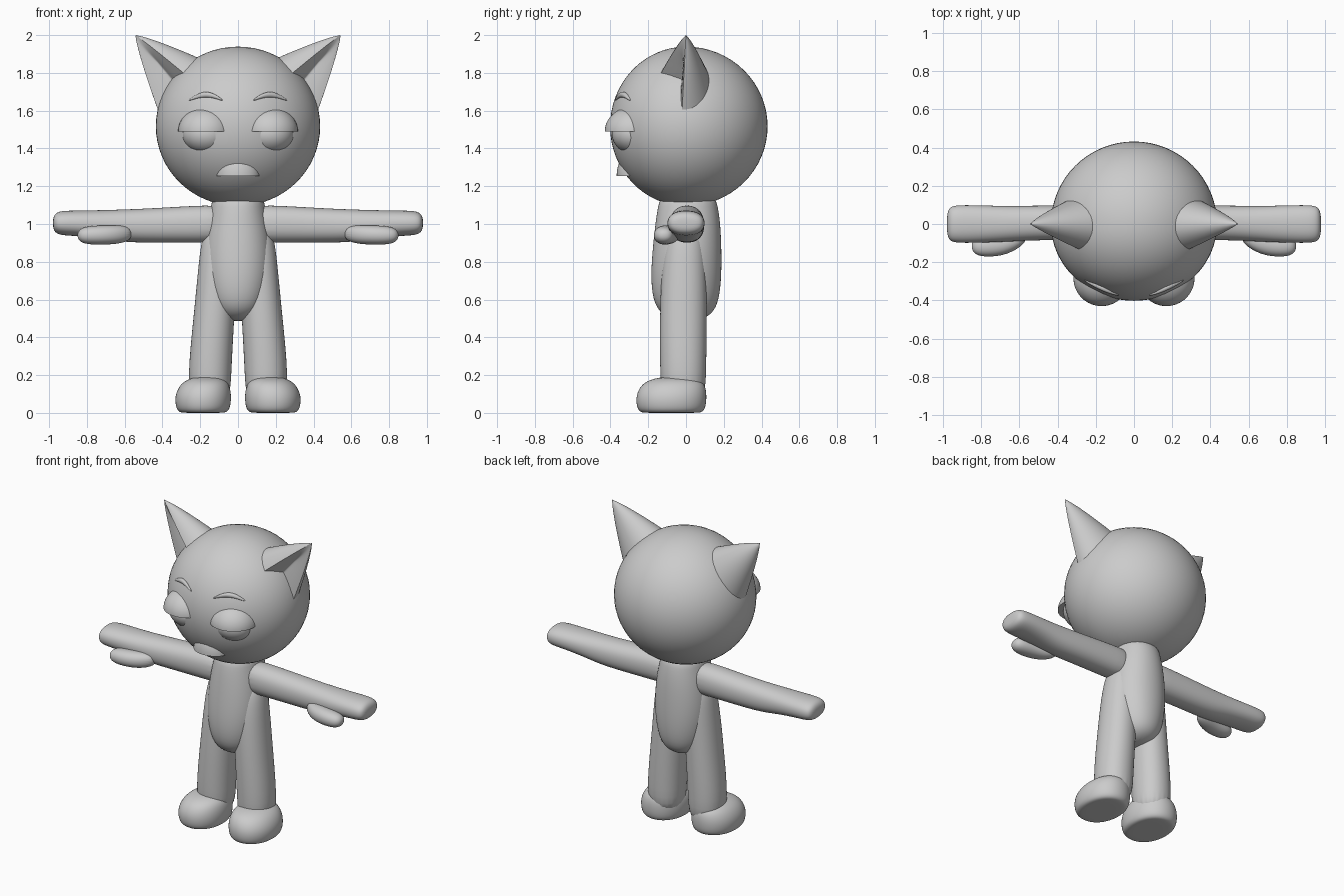
import bpy, bmesh, math
from mathutils import Vector

if "Cube" in bpy.data.objects:
    bpy.data.objects.remove(bpy.data.objects["Cube"], do_unlink=True)

grey = bpy.data.materials.new("plain grey")
grey.use_nodes = True
grey.diffuse_color = (0.6, 0.6, 0.6, 1)
grey.node_tree.nodes["Principled BSDF"].inputs["Base Color"].default_value = (0.6, 0.6, 0.6, 1)


def finish(name, bm, subdivide=0, sharp=180):
    bmesh.ops.recalc_face_normals(bm, faces=bm.faces)
    mesh = bpy.data.meshes.new(name)
    bm.to_mesh(mesh)
    bm.free()
    mesh.materials.append(grey)
    obj = bpy.data.objects.new(name, mesh)
    bpy.context.collection.objects.link(obj)
    if subdivide:
        mod = obj.modifiers.new("Subdivision", 'SUBSURF')
        mod.levels = mod.render_levels = subdivide
    bpy.ops.object.select_all(action='DESELECT')
    obj.select_set(True)
    bpy.context.view_layer.objects.active = obj
    bpy.ops.object.shade_smooth_by_angle(angle=math.radians(sharp))
    return obj


def skin(bm, rings):
    """Bridge a list of point rings and cap both ends."""
    loops = [[bm.verts.new(p) for p in ring] for ring in rings]
    n = len(loops[0])
    for lo, hi in zip(loops, loops[1:]):
        for i in range(n):
            j = (i + 1) % n
            bm.faces.new((lo[i], lo[j], hi[j], hi[i]))
    bm.faces.new(loops[0])
    bm.faces.new(loops[-1])


def loft(name, axis, stations, side=1, n=20, power=0.94):
    """Stations are (position, centre a, centre b, radius a, radius b) along x or z."""
    rings = []
    for t, ca, cb, ra, rb in stations:
        ring = []
        for i in range(n):
            ang = math.tau * i / n
            c, s = math.cos(ang), math.sin(ang)
            a = ca + ra * math.copysign(abs(c) ** power, c)
            b = cb + rb * math.copysign(abs(s) ** power, s)
            x, y, z = (a, b, t) if axis == 'z' else (t, a, b)
            ring.append((x * side, y, z))
        rings.append(ring)
    bm = bmesh.new()
    skin(bm, rings)
    return finish(name, bm, subdivide=2)


def ellipsoid(name, centre, radii, front=None, cut=None):
    """Ellipsoid with an optional flatter front and an optional flat underside."""
    bm = bmesh.new()
    bmesh.ops.create_uvsphere(bm, u_segments=64, v_segments=32, radius=1)
    for v in bm.verts:
        ry = front if front and v.co.y < 0 else radii[1]
        v.co = Vector(centre) + Vector((v.co.x * radii[0], v.co.y * ry, v.co.z * radii[2]))
    if cut is not None:
        geom = bm.verts[:] + bm.edges[:] + bm.faces[:]
        bmesh.ops.bisect_plane(bm, geom=geom, plane_co=(0, 0, cut),
                               plane_no=(0, 0, 1), clear_inner=True)
        bmesh.ops.holes_fill(bm, edges=[e for e in bm.edges if e.is_boundary])
    return finish(name, bm, sharp=45)


def ear(name, side):
    """Cone with a hollow scooped into its front outer face."""
    base, tip = Vector((0.32, -0.008, 1.75)), Vector((0.542, 0, 1.998))
    up, fwd = Vector((-0.647, 0, 0.763)), Vector((0, -1, 0))
    start, end, n = math.radians(70), math.radians(172), 48
    rings = []
    for t in (-0.4, -0.2, 0, 0.15, 0.3, 0.45, 0.6, 0.72, 0.83, 0.91, 0.96, 0.99, 1):
        size = max(1 - t, 0.012) ** 0.85
        hollow = 0.75 * min(1, (1 - t) * 2)
        ring = []
        for i in range(n):
            ang = start + math.tau * i / n
            c, s = math.cos(ang), math.sin(ang)
            if ang < end:
                k = (ang - start) / (end - start)
                push = 1 - hollow * math.sin(math.pi * k) ** 0.7
                c = (math.cos(start) * (1 - k) + math.cos(end) * k) * push
                s = (math.sin(start) * (1 - k) + math.sin(end) * k) * push
            p = base.lerp(tip, t) + up * (0.17 * c * size) + fwd * (0.135 * s * size)
            ring.append((p.x * side, p.y, p.z))
        rings.append(ring)
    bm = bmesh.new()
    skin(bm, rings)
    return finish(name, bm, sharp=50)


# Head, muzzle and torso
HEAD, HEAD_R, FACE = (0, 0, 1.517), (0.435, 0.432, 0.422), 0.402
ellipsoid("head", HEAD, HEAD_R, front=FACE)
ellipsoid("muzzle", (0, -0.28, 1.255), (0.115, 0.087, 0.13), cut=1.255)
loft("torso", 'z', [
    (0.485, 0, 0.0, 0.04, 0.05), (0.51, 0, 0.005, 0.10, 0.12),
    (0.57, 0, 0, 0.15, 0.172), (0.70, 0, 0, 0.18, 0.19),
    (0.85, 0, 0.005, 0.185, 0.186), (1.0, 0, 0.01, 0.165, 0.175),
    (1.1, 0, 0.01, 0.142, 0.16), (1.16, 0, 0.01, 0.135, 0.14)])

for label, side in (("left", 1), ("right", -1)):
    ear(label + "_ear", side)

    # Drooping eyelid over a shallow eye, with a faint brow above
    ellipsoid(label + "_eyelid", (0.17 * side, -0.283, 1.49), (0.147, 0.147, 0.13), cut=1.49)
    ellipsoid(label + "_eye", (0.165 * side, -0.27, 1.475), (0.13, 0.122, 0.105))
    brow = []
    for i in range(9):
        k = i / 8
        x, z = 0.08 + 0.18 * k, 1.655 + 0.03 * math.sin(math.pi * k)
        depth = 1 - (x / HEAD_R[0]) ** 2 - ((z - HEAD[2]) / HEAD_R[2]) ** 2
        r = 0.004 + 0.012 * math.sin(math.pi * k)
        brow.append((x, -FACE * math.sqrt(depth), z, r, r))
    loft(label + "_brow", 'x', brow, side, n=10)

    # Arm with a mitten end, and thumb
    loft(label + "_arm", 'x', [
        (0.05, 0.005, 1.0, 0.09, 0.10), (0.20, 0.005, 1.0, 0.092, 0.10),
        (0.45, 0.007, 0.992, 0.091, 0.092), (0.60, 0.003, 0.99, 0.093, 0.088),
        (0.72, 0, 0.998, 0.096, 0.076), (0.85, 0, 1.004, 0.10, 0.068),
        (0.94, 0, 1.005, 0.10, 0.066), (0.97, 0, 1.005, 0.085, 0.05),
        (0.98, 0, 1.005, 0.045, 0.022)], side, power=0.88)
    loft(label + "_thumb", 'x', [
        (0.56, -0.06, 0.95, 0.03, 0.03), (0.62, -0.085, 0.945, 0.055, 0.05),
        (0.70, -0.11, 0.942, 0.06, 0.052), (0.79, -0.116, 0.94, 0.057, 0.05),
        (0.835, -0.116, 0.94, 0.043, 0.037), (0.85, -0.116, 0.94, 0.015, 0.012)], side)

    # Leg and rounded foot
    loft(label + "_leg", 'z', [
        (0.05, 0.145, -0.015, 0.105, 0.115), (0.20, 0.152, -0.015, 0.117, 0.124),
        (0.50, 0.128, -0.015, 0.109, 0.126), (0.80, 0.105, -0.01, 0.104, 0.12),
        (0.95, 0.09, 0, 0.10, 0.10), (1.0, 0.09, 0, 0.05, 0.05)], side)
    loft(label + "_foot", 'z', [
        (0, 0.185, -0.078, 0.10, 0.14), (0.003, 0.185, -0.078, 0.128, 0.165),
        (0.025, 0.185, -0.078, 0.145, 0.184), (0.08, 0.185, -0.078, 0.152, 0.190),
        (0.13, 0.18, -0.072, 0.141, 0.18), (0.17, 0.172, -0.062, 0.115, 0.152),
        (0.192, 0.165, -0.05, 0.06, 0.08)], side)
